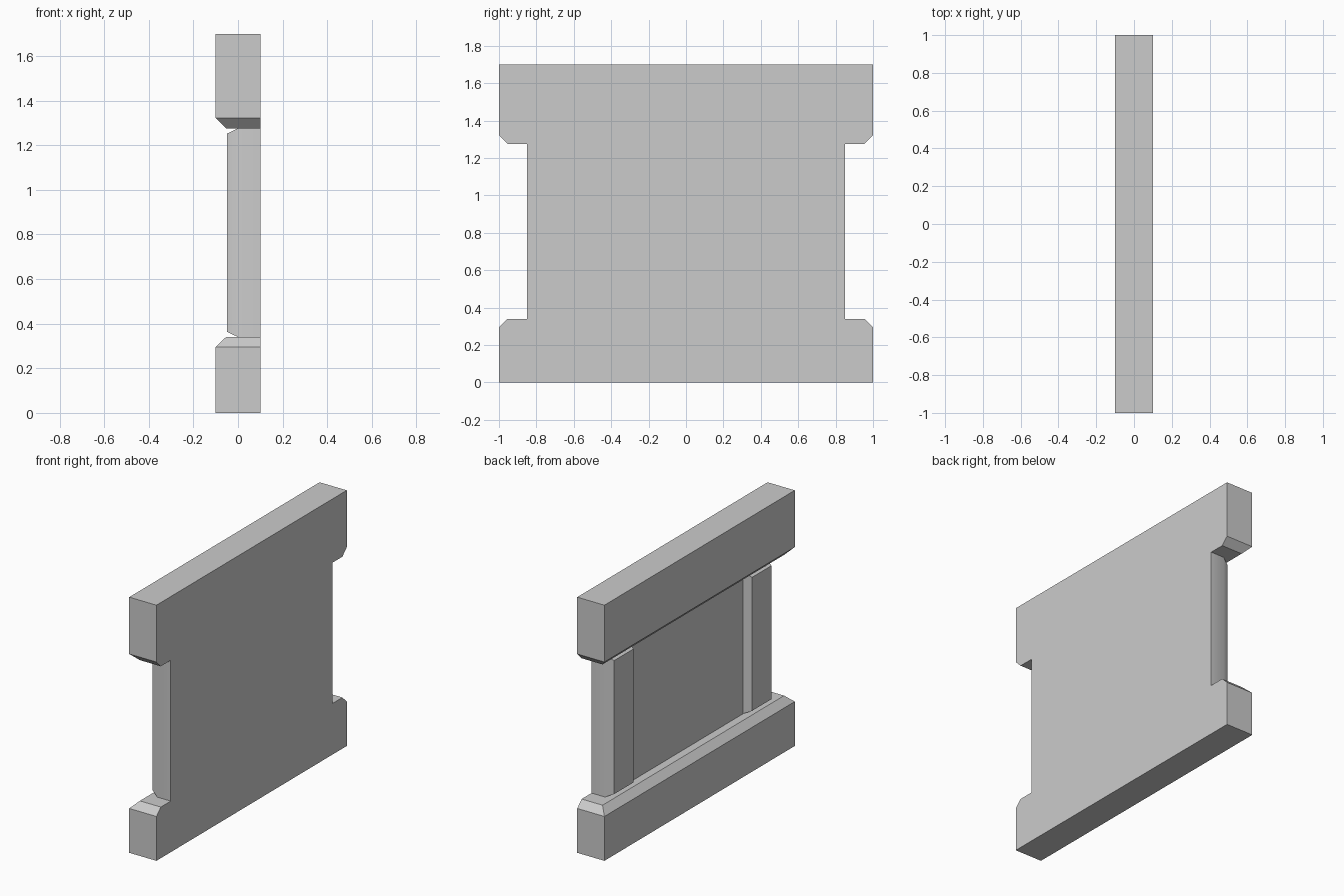
import bpy, bmesh
from math import radians

if "Cube" in bpy.data.objects:
    bpy.data.objects.remove(bpy.data.objects["Cube"])

BACK = 0.1
# wall outline from bottom to top: (front x, half length, z)
LEVELS = [
    (-0.1, 1.0, 0.0), (-0.1, 1.0, 0.295),              # plinth
    (-0.054, 0.954, 0.34), (0.0, 0.85, 0.34),          # plinth chamfer and ledge
    (0.0, 0.85, 1.276), (-0.054, 0.954, 1.276),        # recessed panel, underside of beam
    (-0.1, 1.0, 1.322), (-0.1, 1.0, 1.7),              # beam
]
PANEL = 3          # level at which the recessed panel starts
PILASTER_IN = 0.6  # inner edge of the side pilasters

bm = bmesh.new()

# loft rectangles through all levels
rings = [[bm.verts.new((x, y, z)) for x, y in
          ((front, -half), (BACK, -half), (BACK, half), (front, half))]
         for front, half, z in LEVELS]
bm.faces.new(rings[0])
bm.faces.new(rings[-1])
panel = None
for i, (a, b) in enumerate(zip(rings, rings[1:])):
    for j in range(4):
        k = (j + 1) % 4
        face = bm.faces.new((a[j], a[k], b[k], b[j]))
        if i == PANEL and j == 3:
            panel = face
bmesh.ops.recalc_face_normals(bm, faces=bm.faces[:])

# split the panel front into centre and two pilaster strips
strips = [panel]
for y in (-PILASTER_IN, PILASTER_IN):
    geom = set(strips)
    for f in strips:
        geom.update(f.edges)
        geom.update(f.verts)
    cut = bmesh.ops.bisect_plane(bm, geom=list(geom), dist=1e-5,
                                 plane_co=(0, y, 0), plane_no=(0, 1, 0))
    strips = [g for g in cut["geom"] if isinstance(g, bmesh.types.BMFace)]

# raise the bevelled pilasters
bm.normal_update()
pilasters = [f for f in bm.faces
             if f.normal.x < -0.9 and abs(f.calc_center_median().x) < 1e-4
             and abs(f.calc_center_median().y) > PILASTER_IN]
bmesh.ops.inset_individual(bm, faces=pilasters, thickness=0.024, depth=0.05,
                           use_even_offset=True)

mesh = bpy.data.meshes.new("wall_panel")
bm.to_mesh(mesh)
bm.free()
wall = bpy.data.objects.new("wall_panel", mesh)
bpy.context.collection.objects.link(wall)
bpy.context.view_layer.objects.active = wall
wall.select_set(True)
bpy.ops.object.shade_smooth_by_angle(angle=radians(30))
